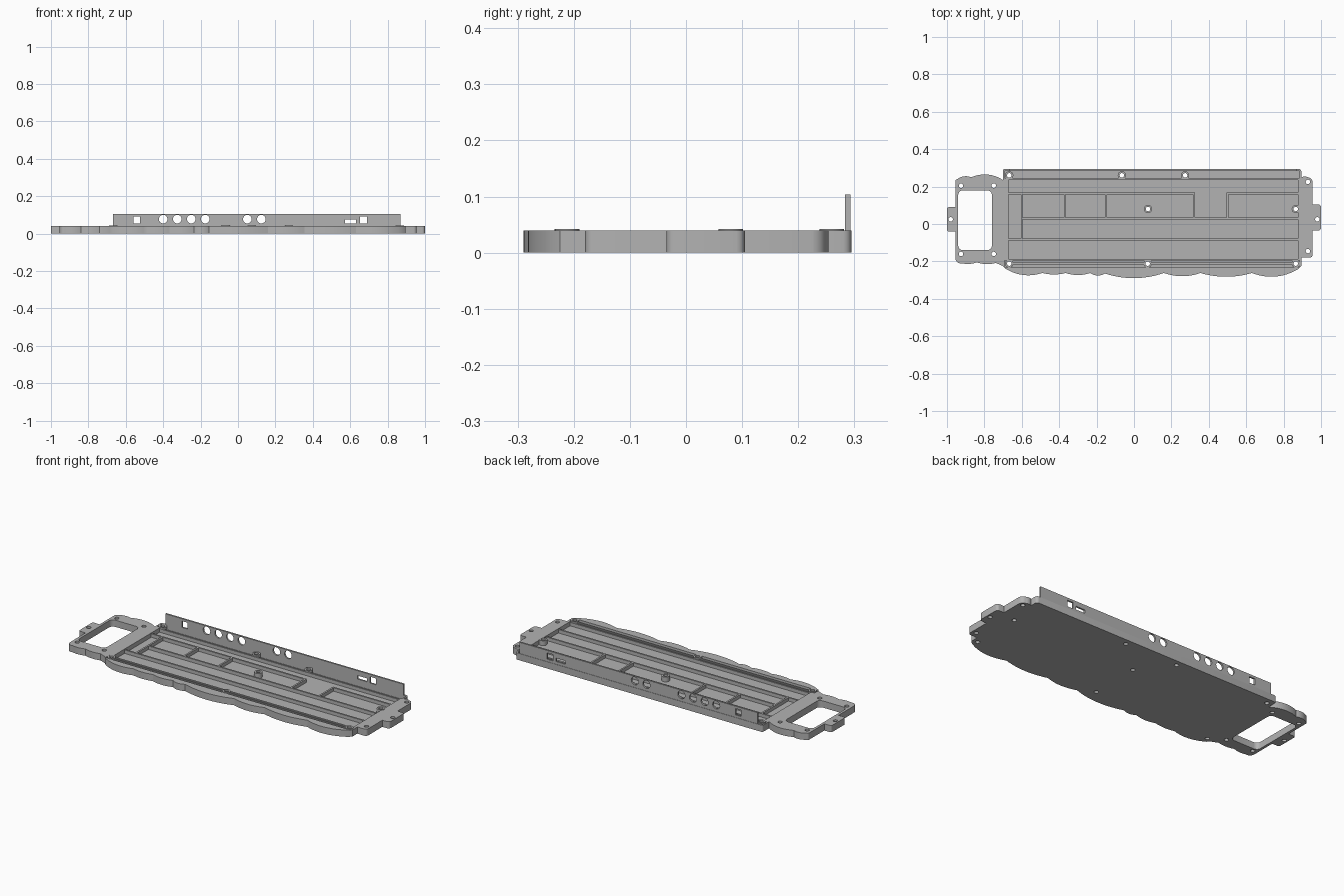
import bpy, bmesh, math
from mathutils import Vector

cube = bpy.data.objects.get("Cube")
if cube:
    bpy.data.objects.remove(cube)

grey = bpy.data.materials.new("mid_grey")
grey.use_nodes = True
colour = (0.45, 0.45, 0.45, 1)
grey.diffuse_color = colour
grey.node_tree.nodes["Principled BSDF"].inputs["Base Color"].default_value = colour

TOP, FLOOR = 0.039, 0.014


def prism(bm, pts, z0, z1):
    """Extrude a counter-clockwise outline from z0 to z1."""
    face = bm.faces.new([bm.verts.new((x, y, z0)) for x, y in pts])
    made = bmesh.ops.extrude_face_region(bm, geom=[face])["geom"]
    for v in made:
        if isinstance(v, bmesh.types.BMVert):
            v.co.z = z1


def rect(x0, x1, y0, y1, r=0):
    if not r:
        return [(x0, y0), (x1, y0), (x1, y1), (x0, y1)]
    pts = []
    corners = [(x1 - r, y1 - r), (x0 + r, y1 - r), (x0 + r, y0 + r), (x1 - r, y0 + r)]
    for i, (cx, cy) in enumerate(corners):
        for k in range(7):
            a = (i + k / 6) * math.pi / 2
            pts.append((cx + r * math.cos(a), cy + r * math.sin(a)))
    return pts


def circle(x, y, r, n=24):
    return [(x + r * math.cos(a), y + r * math.sin(a))
            for a in (2 * math.pi * i / n for i in range(n))]


def bulged(corners):
    """Outline from (x, y, bulge): each side bows outward by its bulge."""
    pts = []
    for i, (x, y, bulge) in enumerate(corners):
        p, q = Vector((x, y)), Vector(corners[(i + 1) % len(corners)][:2])
        d = (q - p).normalized()
        out = Vector((d.y, -d.x))
        steps = 12 if bulge else 1
        for k in range(steps):
            t = k / steps
            pts.append(tuple(p.lerp(q, t) + out * bulge * 4 * t * (1 - t)))
    return pts


def build(name, parts):
    """One object from a list of (outline, z0, z1)."""
    bm = bmesh.new()
    for pts, z0, z1 in parts:
        prism(bm, pts, z0, z1)
    bmesh.ops.recalc_face_normals(bm, faces=bm.faces)
    mesh = bpy.data.meshes.new(name)
    bm.to_mesh(mesh)
    bm.free()
    mesh.materials.append(grey)
    ob = bpy.data.objects.new(name, mesh)
    bpy.context.collection.objects.link(ob)
    return ob


def cut(ob, cutter):
    mod = ob.modifiers.new("cut", "BOOLEAN")
    mod.operation, mod.solver, mod.object = "DIFFERENCE", "EXACT", cutter
    bpy.context.view_layer.objects.active = ob
    bpy.ops.object.modifier_apply(modifier=mod.name)


# Base outline: scalloped front, right end, straight back, left handle
outline = bulged([
    (-0.70, -0.225, 0), (-0.685, -0.24, 0.022), (-0.49, -0.262, 0.008), (-0.365, -0.262, 0.011),
    (-0.235, -0.262, 0.012), (-0.155, -0.265, 0.026), (0.16, -0.262, 0.017),
    (0.355, -0.262, 0.02), (0.63, -0.262, 0.03), (0.88, -0.24, 0), (0.895, -0.225, 0),
    (0.895, -0.18, 0), (0.94, -0.18, 0.004), (0.955, -0.165, 0), (0.955, -0.035, 0),
    (0.985, -0.035, 0.004), (1, -0.02, 0), (1, 0.09, 0.004), (0.985, 0.105, 0),
    (0.955, 0.105, 0), (0.955, 0.225, 0.006), (0.93, 0.25, 0.004), (0.895, 0.25, 0),
    (0.895, 0.28, 0.004), (0.88, 0.295, 0), (-0.69, 0.295, 0.003), (-0.70, 0.285, 0),
    (-0.70, 0.235, 0.022), (-0.87, 0.25, 0.01), (-0.945, 0.24, 0.004), (-0.955, 0.225, 0),
    (-0.955, 0.09, 0), (-0.99, 0.09, 0.003), (-1, 0.08, 0), (-1, -0.03, 0.003),
    (-0.99, -0.04, 0), (-0.955, -0.04, 0), (-0.955, -0.185, 0.01), (-0.92, -0.21, 0.006),
    (-0.84, -0.205, 0.008), (-0.74, -0.208, 0)])
base = build("base_tray", [(outline, 0, TOP)])

# Recess with pockets reaching into the four corners
recess = build("recess_cutter", [([
    (-0.692, -0.232), (0.886, -0.232), (0.886, -0.195), (0.878, -0.195), (0.878, 0.245),
    (0.886, 0.245), (0.886, 0.284), (-0.692, 0.284), (-0.692, 0.245), (-0.67, 0.245),
    (-0.67, -0.195), (-0.692, -0.195)], FLOOR, 0.2)])

# Long ribs and cross ribs inside the tray
w = 0.005
ribs = [(rect(x0, x1, y - w, y + w), FLOOR - 0.002, TOP - 0.005) for x0, x1, y in [
    (-0.67, 0.878, 0.24), (-0.67, 0.325, 0.163), (0.495, 0.878, 0.163), (-0.60, 0.878, 0.03),
    (-0.67, 0.878, -0.083), (-0.67, 0.878, -0.192), (-0.67, 0.878, -0.212)]]
ribs += [(rect(x - w, x + w, y0, 0.158), FLOOR - 0.002, TOP - 0.005) for x, y0 in [
    (-0.60, -0.078), (-0.37, 0.035), (-0.15, 0.035), (0.32, 0.035), (0.50, 0.035)]]
ribs = build("tray_ribs", ribs)

# Screw bosses
boss_spots = [(-0.667, 0.26), (-0.065, 0.26), (0.273, 0.26), (0.075, 0.08), (0.865, 0.08),
              (-0.667, -0.212), (0.073, -0.212), (0.865, -0.212)]
bosses = build("screw_bosses", [(circle(x, y, 0.022), FLOOR - 0.002, TOP + 0.003)
                                for x, y in boss_spots])

# Screw holes and the handle window
tab_spots = [(x, y) for x in (-0.925, -0.75) for y in (-0.16, 0.205)]
tab_spots += [(-0.98, 0.025), (0.98, 0.025), (0.93, 0.225), (0.93, -0.145)]
holes = build("hole_cutter", [(circle(x, y, 0.012), -0.1, 0.2) for x, y in boss_spots + tab_spots])
window = build("window_cutter", [(rect(-0.94, -0.76, -0.14, 0.18, 0.025), -0.1, 0.2)])

for cutter in (recess, window, holes):
    cut(base, cutter)
cut(ribs, holes)
cut(bosses, holes)

# Upright connector panel: drawn flat in x and z, then stood up at the back
panel = build("connector_panel", [(rect(-0.667, 0.868, FLOOR, 0.104), -0.293, -0.283)])
ports = [circle(x, 0.077, 0.023) for x in (-0.40, -0.325, -0.25, -0.175, 0.05, 0.125)]
ports += [rect(-0.56, -0.523, 0.053, 0.09), rect(0.652, 0.69, 0.053, 0.09),
          rect(0.573, 0.632, 0.055, 0.075)]
port_cutter = build("port_cutter", [(p, -0.35, -0.25) for p in ports])
cut(panel, port_cutter)
for v in panel.data.vertices:
    v.co = (v.co.x, -v.co.z, v.co.y)

for cutter in (recess, window, holes, port_cutter):
    bpy.data.objects.remove(cutter)

# Smooth the curved walls, keep the edges crisp
for ob in (base, ribs, bosses, panel):
    bpy.ops.object.select_all(action="DESELECT")
    ob.select_set(True)
    bpy.context.view_layer.objects.active = ob
    bpy.ops.object.shade_smooth_by_angle(angle=math.radians(30))
